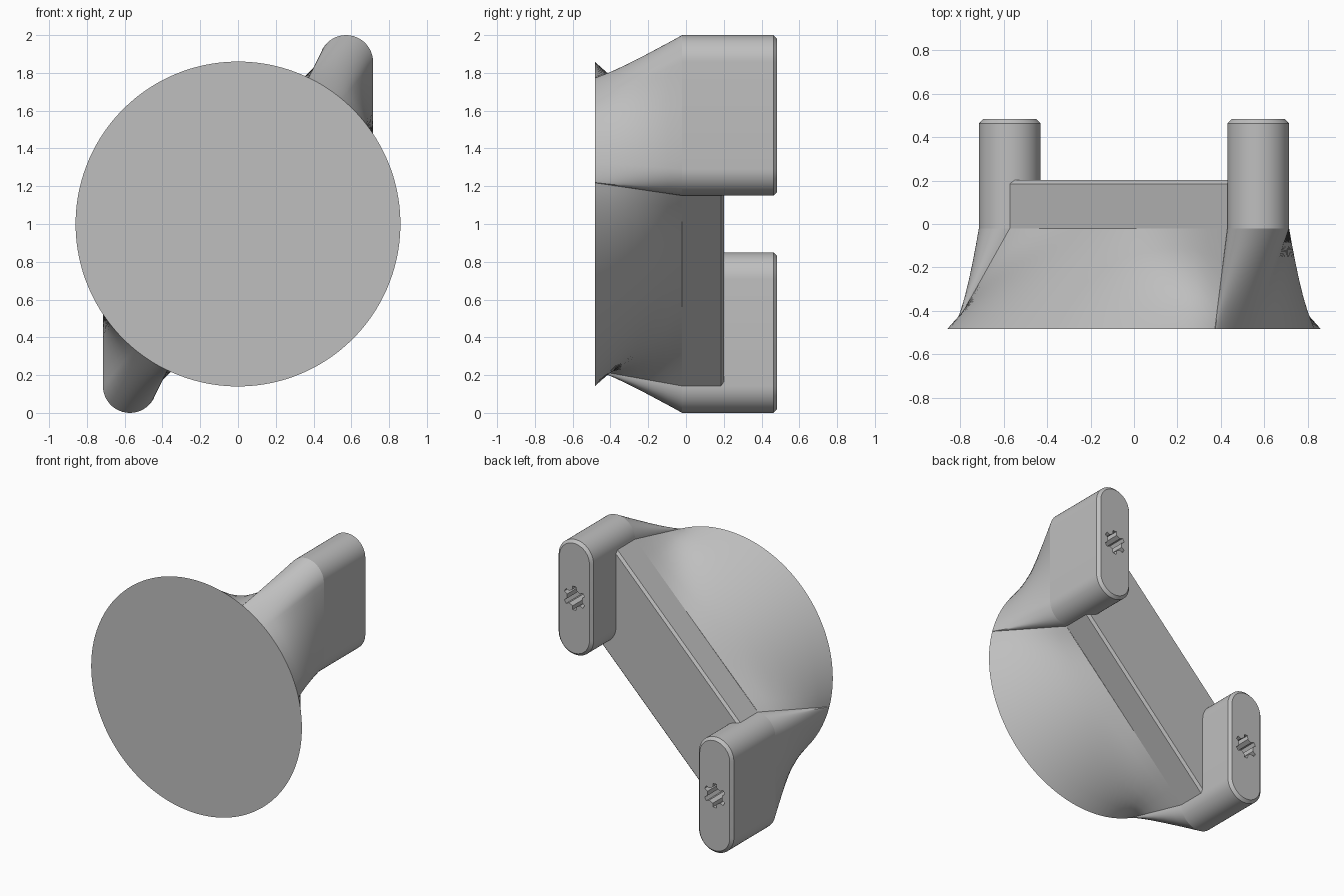
import bpy, bmesh, math

if "Cube" in bpy.data.objects:
    bpy.data.objects.remove(bpy.data.objects["Cube"])

R_DISC, Y_FRONT, Y_MID, Y_BAR, Y_BACK = 0.86, -0.483, -0.02, 0.202, 0.483
PX, PR, Z0, Z1 = 0.5725, 0.1425, 0.1425, 0.7075   # post centre, radius, arc heights
OFF = 0.425                                      # bar edge offset from the centre, in z

grey = bpy.data.materials.new("grey")
grey.diffuse_color = (0.52, 0.52, 0.52, 1)
grey.use_nodes = True
grey.node_tree.nodes["Principled BSDF"].inputs["Base Color"].default_value = grey.diffuse_color


def arc(cx, cz, r, a0, a1, n):
    return [(cx + r * math.cos(math.radians(a0 + (a1 - a0) * i / n)),
             cz + r * math.sin(math.radians(a0 + (a1 - a0) * i / n))) for i in range(n + 1)]


def ring(bm, pts, y):
    return [bm.verts.new((x, y, z + 1)) for x, z in pts]


def bridge(bm, a, b):
    n = len(a)
    for i in range(n):
        bm.faces.new((a[i], a[(i + 1) % n], b[(i + 1) % n], b[i]))


def finish(bm, name, angle=30):
    bmesh.ops.recalc_face_normals(bm, faces=bm.faces[:])
    me = bpy.data.meshes.new(name)
    bm.to_mesh(me)
    bm.free()
    ob = bpy.data.objects.new(name, me)
    bpy.context.collection.objects.link(ob)
    me.materials.append(grey)
    bpy.ops.object.select_all(action='DESELECT')
    ob.select_set(True)
    bpy.context.view_layer.objects.active = ob
    bpy.ops.object.shade_smooth_by_angle(angle=math.radians(angle))
    return ob


# Outline of bar plus posts, relative to the centre; second half is the first turned by 180 degrees
half = arc(PX, 1.2925 - 1, PR, -90, 0, 12)
half += [(PX + PR, 0.2925 + (0.8575 - 0.2925) * i / 12) for i in range(1, 12)]
half += arc(PX, 0.8575, PR, 0, 180, 24)
a0 = math.atan2(0.8575, PX - PR)
a1 = math.atan2(-0.15, -PX) + 2 * math.pi
for i in range(1, 48):
    a = a0 + (a1 - a0) * i / 48
    r = OFF / (math.sin(a) - math.cos(a))
    half.append((r * math.cos(a), r * math.sin(a)))
outline = half + [(-x, -z) for x, z in half]

# Matching points on the round disc, kept in rising angle order
angles, last = [], -1
for x, z in half:
    last = max(last + 0.0005, math.atan2(z, x) % (2 * math.pi))
    angles.append(last)
angles += [a + math.pi for a in angles]
disc = [(R_DISC * math.cos(a), R_DISC * math.sin(a)) for a in angles]

# Flared body from disc to outline
bm = bmesh.new()
STEPS = 6
prev = ring(bm, disc, Y_FRONT)
bm.faces.new(prev)
for s in range(1, STEPS + 1):
    t = s / STEPS
    pts = [(p[0] + (q[0] - p[0]) * t, p[1] + (q[1] - p[1]) * t) for p, q in zip(disc, outline)]
    cur = ring(bm, pts, Y_FRONT + (Y_MID - Y_FRONT) * t)
    bridge(bm, prev, cur)
    prev = cur
finish(bm, "flared_body")

# Diagonal bar between the posts, with chamfered long edges
bm = bmesh.new()
bar = [(-PX, -0.15), (-PX + PR, -0.8575), (PX, 0.15), (PX - PR, 0.8575)]
d = 0.012
inset = [(x + d * s, z - d * s) for (x, z), s in zip(bar, (1, -1, -1, 1))]
r0, r1, r2 = ring(bm, bar, Y_MID), ring(bm, bar, Y_BAR - 0.017), ring(bm, inset, Y_BAR)
bridge(bm, r0, r1)
bridge(bm, r1, r2)
bm.faces.new(r2)
finish(bm, "diagonal_bar", 20)


# Rounded posts with a chamfered end and a lobed socket
def stadium(cx, z_low, z_high, r):
    return arc(cx, z_high, r, 0, 180, 24) + arc(cx, z_low, r, 180, 360, 24)


def socket(cx, cz):
    pts = []
    for k in range(6):
        for da, r in ((-15, 0.062), (-9, 0.088), (9, 0.088), (15, 0.062)):
            a = math.radians(60 * k + 30 + da)
            pts.append((cx + r * math.cos(a), cz + r * math.sin(a)))
    return pts


for name, s in (("upper_right_post", 1), ("lower_left_post", -1)):
    bm = bmesh.new()
    low, high = sorted((s * 0.2925, s * 0.8575))
    full = stadium(s * PX, low, high, PR)
    small = stadium(s * PX, low, high, PR - 0.02)
    p0, p1, p2 = ring(bm, full, Y_MID), ring(bm, full, Y_BACK - 0.02), ring(bm, small, Y_BACK)
    bridge(bm, p0, p1)
    bridge(bm, p1, p2)
    hole = socket(s * PX, s * 0.575)
    h0, h1 = ring(bm, hole, Y_BACK), ring(bm, hole, Y_BACK - 0.3)
    bridge(bm, h0, h1)
    bm.faces.new(h1)
    rim = [bm.edges.get((v[i], v[(i + 1) % len(v)])) for v in (p2, h0) for i in range(len(v))]
    bmesh.ops.triangle_fill(bm, edges=rim, use_beauty=True)
    finish(bm, name)
